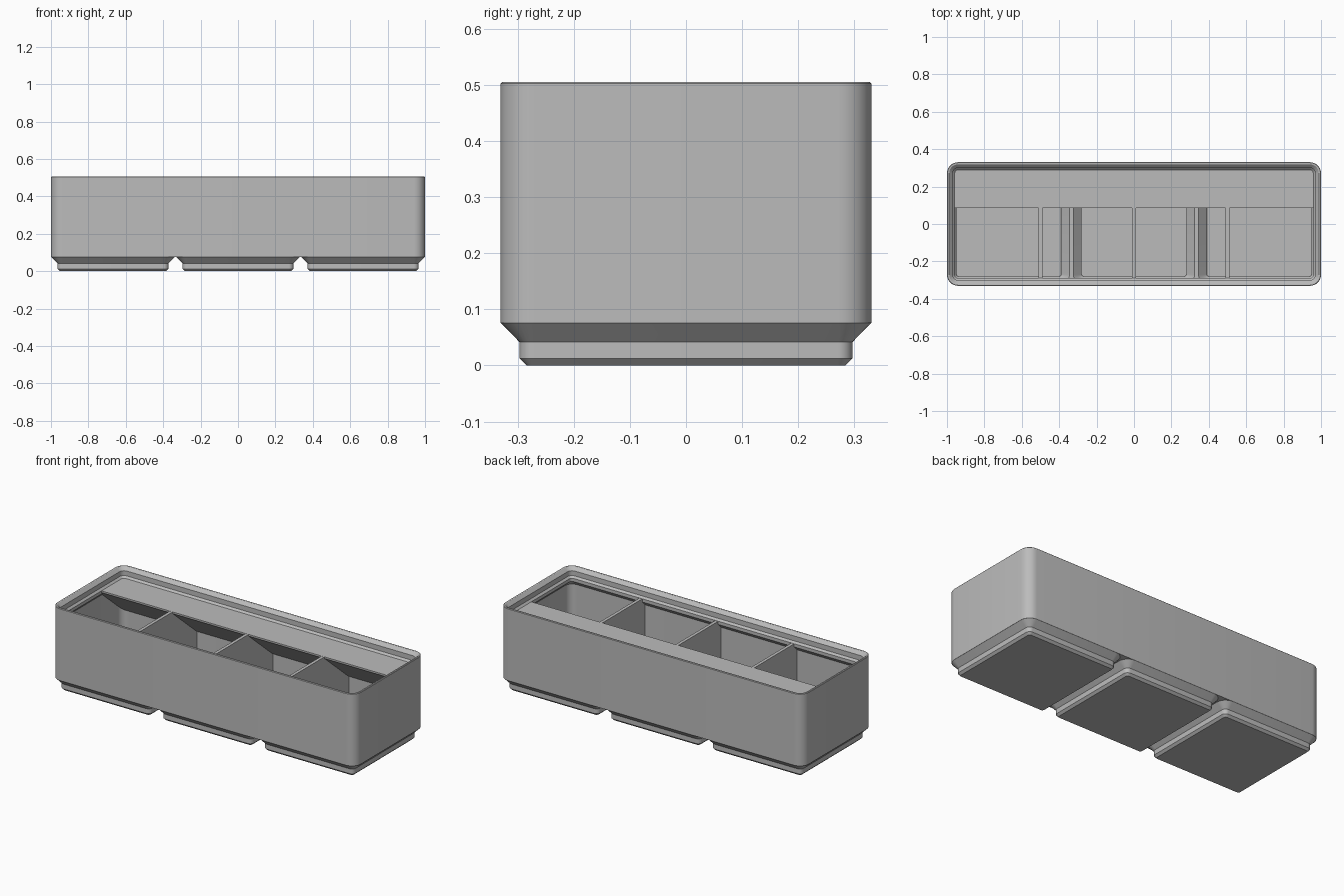
import bpy, bmesh, math

cube = bpy.data.objects.get("Cube")
if cube:
    bpy.data.objects.remove(cube, do_unlink=True)

HALF_X, HALF_Y, RADIUS = 1.0, 0.3307, 0.06
PITCH = 0.669           # spacing of the feet
DECK, FLOOR, RIDGE = 0.0757, 0.016, 0.092
RIM, TOP = 0.446, 0.505
GAP = 0.0004

grey = bpy.data.materials.new("plain grey")
grey.use_nodes = True
COLOUR = (0.5, 0.5, 0.5, 1)
grey.diffuse_color = COLOUR
grey.node_tree.nodes["Principled BSDF"].inputs["Base Color"].default_value = COLOUR


def ring(bm, x0, x1, hy, r, z, steps=7):
    """Rounded rectangle of vertices from x0 to x1 and -hy to hy."""
    verts = []
    corners = [(x1, hy), (x0, hy), (x0, -hy), (x1, -hy)]
    for i, (cx, cy) in enumerate(corners):
        cx += -r if cx == x1 else r
        cy += -r if cy > 0 else r
        for s in range(steps + 1):
            a = math.pi / 2 * (i + s / steps)
            verts.append(bm.verts.new((cx + r * math.cos(a), cy + r * math.sin(a), z)))
    return verts


def loft(bm, rings):
    for a, b in zip(rings, rings[1:]):
        for i in range(len(a)):
            j = (i + 1) % len(a)
            bm.faces.new((a[i], a[j], b[j], b[i]))


def fill_between(bm, loops):
    """Flat sheet bounded by the first loop, with the others as holes."""
    edges = [bm.edges.get((v, l[(i + 1) % len(l)])) for l in loops for i, v in enumerate(l)]
    bmesh.ops.triangle_fill(bm, use_beauty=True, edges=edges)


def finish(bm, name, smooth=False):
    bmesh.ops.recalc_face_normals(bm, faces=bm.faces[:])
    mesh = bpy.data.meshes.new(name)
    bm.to_mesh(mesh)
    bm.free()
    obj = bpy.data.objects.new(name, mesh)
    mesh.materials.append(grey)
    bpy.context.collection.objects.link(obj)
    if smooth:
        bpy.ops.object.select_all(action='DESELECT')
        obj.select_set(True)
        bpy.context.view_layer.objects.active = obj
        bpy.ops.object.shade_smooth_by_angle(angle=math.radians(25))
    return obj


def prism(name, profile, x0, x1):
    """Extrude a (y, z) profile along x."""
    bm = bmesh.new()
    ends = [[bm.verts.new((x, y, z)) for y, z in profile] for x in (x0, x1)]
    loft(bm, ends)
    for end in ends:
        bm.faces.new(end)
    return finish(bm, name)


# Bin shell: outer wall, stacking rim and inner wall as (inset, height)
bm = bmesh.new()
wall = [(0, DECK), (0, TOP - 0.003), (0.003, TOP), (0.008, TOP), (0.012, 0.504),
        (0.0303, 0.486), (0.0303, 0.457), (0.0414, RIM), (0.0414, RIM - 0.019),
        (0.015, RIM - 0.046), (0.015, RIDGE)]
shell = [ring(bm, inset - HALF_X, HALF_X - inset, HALF_Y - inset, RADIUS - inset, z)
         for inset, z in wall]
loft(bm, shell)

# Three stepped feet, each with a sunken floor inside
foot_tops, pit_tops = [], []
inner_x, inner_y = HALF_X - 0.015 - GAP, HALF_Y - 0.015 - GAP
for c in (-PITCH, 0, PITCH):
    foot = [ring(bm, c - h, c + h, h, r, z) for h, r, z in (
        (0.2837, 0.0127, 0), (0.2965, 0.0255, 0.0127),
        (0.2965, 0.0255, 0.0414), (HALF_Y - GAP, RADIUS, DECK))]
    loft(bm, foot)
    bm.faces.new(foot[0])
    foot_tops.append(foot[-1])

    pit = [ring(bm, c - 0.28, c + 0.28, 0.28, 0.012, z) for z in (FLOOR, 0.047)]
    pit.append(ring(bm, max(c - 0.3245, -inner_x), min(c + 0.3245, inner_x),
                    inner_y, 0.045, RIDGE))
    loft(bm, pit)
    bm.faces.new(pit[0])
    pit_tops.append(pit[-1])
fill_between(bm, [shell[0]] + foot_tops)
fill_between(bm, [shell[-1]] + pit_tops)
finish(bm, "bin_shell", smooth=True)

# Dividers, narrowing where they enter the feet
side = [(0.32, RIM - 0.0005), (0.32, RIDGE), (0.285, 0.05), (0.285, 0.01)]
divider = side + [(-y, z) for y, z in reversed(side)]
for name, x in (("right", -0.5), ("middle", 0), ("left", 0.5)):
    prism(name + "_divider", divider, x - 0.0095, x + 0.0095)

# Label shelf along the back with a sloped underside
prism("label_shelf", [(0.085, RIM), (0.31, RIM), (0.31, 0.245), (0.085, 0.436)], -0.98, 0.98)
